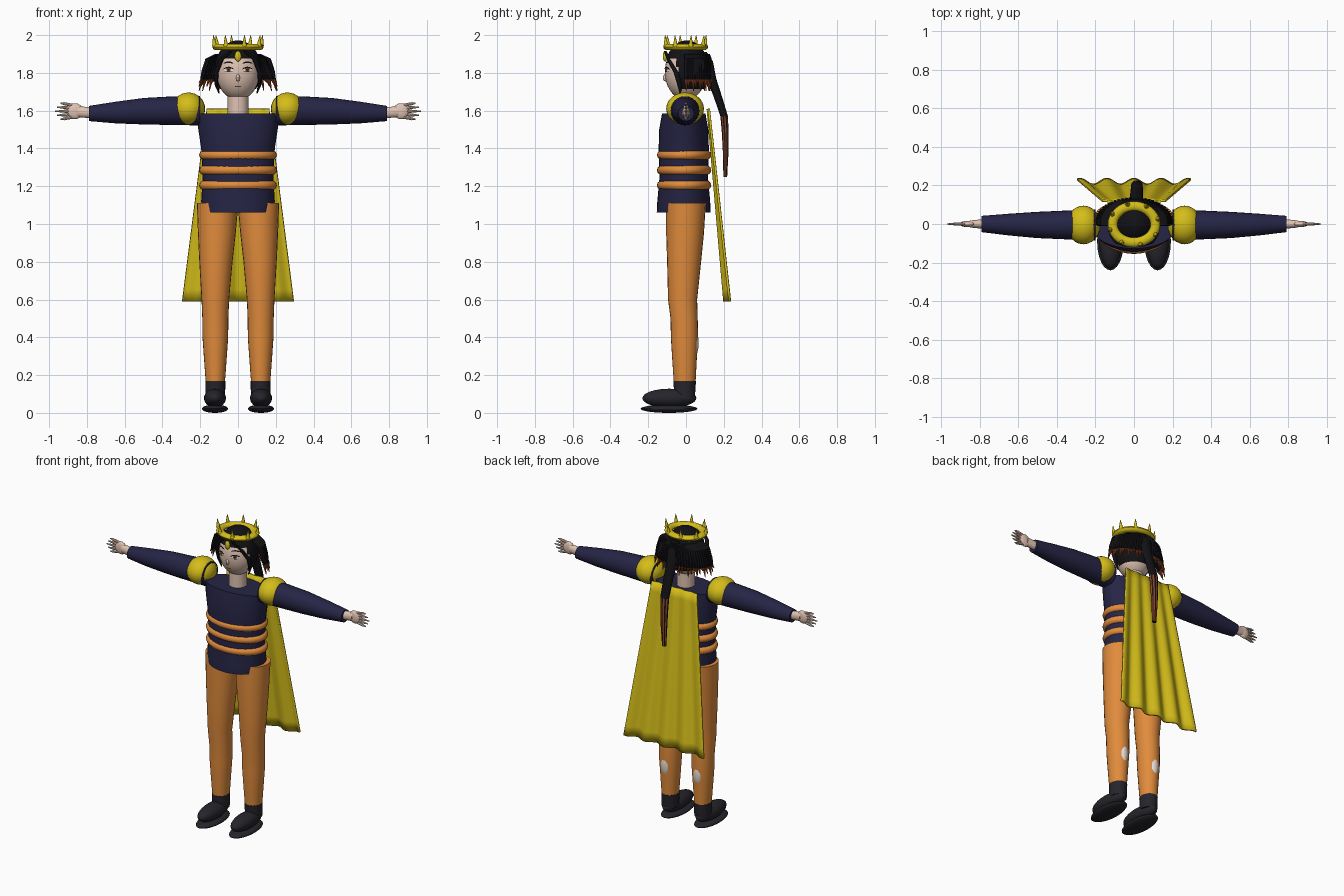
import bpy, bmesh, math
from mathutils import Vector

old = bpy.data.objects.get("Cube")
if old:
    bpy.data.objects.remove(old, do_unlink=True)


def material(name, r, g, b):
    m = bpy.data.materials.new(name)
    m.use_nodes = True
    m.diffuse_color = (r, g, b, 1)
    m.node_tree.nodes["Principled BSDF"].inputs["Base Color"].default_value = (r, g, b, 1)
    return m


NAVY = material("navy cloth", 0.019, 0.018, 0.06)
ORANGE = material("orange cloth", 0.75, 0.26, 0.045)
GOLD = material("gold", 0.66, 0.51, 0.01)
SKIN = material("skin", 0.74, 0.54, 0.44)
HAIR = material("black hair", 0.006, 0.006, 0.008)
SHOE = material("dark leather", 0.018, 0.018, 0.024)
RED = material("red hair tips", 0.3, 0.06, 0.015)
WHITE = material("eye white", 0.8, 0.72, 0.66)
BROWN = material("brown iris", 0.16, 0.06, 0.03)
made = []


def finish(name, bm, *mats):
    bmesh.ops.recalc_face_normals(bm, faces=bm.faces)
    me = bpy.data.meshes.new(name)
    bm.to_mesh(me)
    bm.free()
    for m in mats:
        me.materials.append(m)
    ob = bpy.data.objects.new(name, me)
    bpy.context.collection.objects.link(ob)
    made.append(ob)
    return ob


def ball(name, c, r, mat, seg=24, keep=None):
    """Ellipsoid, optionally keeping only the faces that pass a test."""
    bm = bmesh.new()
    bmesh.ops.create_uvsphere(bm, u_segments=seg, v_segments=seg * 2 // 3, radius=1)
    for v in bm.verts:
        v.co = Vector(c) + v.co * Vector(r)
    if keep:
        gone = [f for f in bm.faces if not keep(f.calc_center_median())]
        bmesh.ops.delete(bm, geom=gone, context='FACES')
    return finish(name, bm, mat)


def loft(name, rings, mats, axis='Z', n=24, rule=None):
    """Skin through rings (x, y, z, ra, rb) lying across the given axis."""
    bm = bmesh.new()
    loops = []
    for x, y, z, ra, rb in rings:
        loop = []
        for i in range(n):
            a = math.tau * i / n
            p, q = ra * math.cos(a), rb * math.sin(a)
            loop.append(bm.verts.new((x + p, y + q, z) if axis == 'Z' else (x, y + p, z + q)))
        loops.append(loop)
    for k in range(len(loops) - 1):
        for i in range(n):
            j = (i + 1) % n
            f = bm.faces.new((loops[k][i], loops[k][j], loops[k + 1][j], loops[k + 1][i]))
            if rule:
                f.material_index = rule(k, i)
    bm.faces.new(loops[0])
    bm.faces.new(loops[-1])
    return finish(name, bm, *mats)


def torus(name, c, rx, ry, minor, height, mat, n=40, m=10):
    bm = bmesh.new()
    g = []
    for i in range(n):
        a = math.tau * i / n
        row = []
        for j in range(m):
            b = math.tau * j / m
            d = minor * math.cos(b)
            row.append(bm.verts.new((c[0] + (rx + d) * math.cos(a), c[1] + (ry + d) * math.sin(a),
                                     c[2] + height * math.sin(b))))
        g.append(row)
    for i in range(n):
        for j in range(m):
            i2, j2 = (i + 1) % n, (j + 1) % m
            bm.faces.new((g[i][j], g[i2][j], g[i2][j2], g[i][j2]))
    return finish(name, bm, mat)


# Torso and waist bands
loft("tunic", [(0, -0.012, 1.06, 0.185, 0.143), (0, -0.012, 1.12, 0.195, 0.14),
               (0, -0.012, 1.25, 0.187, 0.128), (0, -0.012, 1.4, 0.195, 0.133),
               (0, -0.012, 1.5, 0.21, 0.13), (0, -0.012, 1.585, 0.22, 0.115)], [NAVY], n=32)
for z in (1.205, 1.285, 1.365):
    torus("waist_band", (0, -0.01, z), 0.182, 0.12, 0.024, 0.025, ORANGE)

# Limbs, built once per side
for s, side in ((1, "left"), (-1, "right")):
    x = 0.12 * s
    loft(side + "_trouser_leg", [(0.108 * s, 0, 1.11, 0.11, 0.105), (0.112 * s, -0.005, 0.95, 0.1, 0.1),
                                 (0.117 * s, -0.01, 0.8, 0.088, 0.09), (x, -0.018, 0.6, 0.073, 0.077),
                                 (x, -0.01, 0.5, 0.069, 0.072), (x, -0.008, 0.4, 0.068, 0.072),
                                 (x, -0.008, 0.3, 0.061, 0.066), (x, -0.007, 0.15, 0.05, 0.057)], [ORANGE])
    ball(side + "_calf_patch", (x, 0.037, 0.37), (0.034, 0.03, 0.08), WHITE)
    loft(side + "_sock", [(x, -0.007, 0.08, 0.052, 0.054), (x, -0.007, 0.17, 0.053, 0.06)], [SHOE])
    ball(side + "_shoe", (x + 0.002 * s, -0.088, 0.078), (0.058, 0.143, 0.05), SHOE)
    ball(side + "_sole", (x + 0.002 * s, -0.09, 0.022), (0.069, 0.15, 0.022), SHOE)

    loft(side + "_sleeve", [(0.2 * s, -0.005, 1.6, 0.08, 0.078), (0.34 * s, -0.005, 1.6, 0.075, 0.076),
                            (0.5 * s, -0.005, 1.597, 0.068, 0.07), (0.65 * s, -0.003, 1.59, 0.056, 0.057),
                            (0.79 * s, 0, 1.585, 0.042, 0.04)], [NAVY], axis='X')
    ball(side + "_shoulder_guard", (0.262 * s, -0.005, 1.61), (0.088, 0.1, 0.086), GOLD)
    loft(side + "_wrist", [(0.77 * s, 0, 1.588, 0.026, 0.028), (0.85 * s, 0, 1.595, 0.018, 0.03)],
         [SKIN], axis='X', n=16)
    ball(side + "_palm", (0.862 * s, 0, 1.597), (0.042, 0.016, 0.042), SKIN, 16)
    for i in range(5):
        t = i - 2
        length = 0.968 - 0.011 * abs(t) ** 1.3
        loft(side + "_finger", [(0.86 * s, 0, 1.597 + 0.014 * t, 0.009, 0.009),
                                (0.92 * s, 0, 1.597 + 0.02 * t, 0.008, 0.008),
                                (length * s, 0, 1.597 + 0.021 * t, 0.003, 0.003)], [SKIN], axis='X', n=8)

# Head and neck
HEAD, SIZE = Vector((0, -0.002, 1.805)), Vector((0.115, 0.11, 0.148))
loft("neck", [(0, 0, 1.56, 0.055, 0.055), (0, 0, 1.72, 0.055, 0.055)], [SKIN])
ball("head", HEAD, SIZE, SKIN, 32)
ball("nose", (0, -0.108, 1.775), (0.01, 0.014, 0.02), SKIN, 12)


def face_mark(name, cx, cz, rx, rz, mat, lift, bend=0):
    """Thin elliptical plate that follows the curve of the face."""
    def on_face(x, z):
        k = 1 - (x / SIZE.x) ** 2 - ((z - HEAD.z) / SIZE.z) ** 2
        return (x, HEAD.y - SIZE.y * math.sqrt(k) - lift, z)
    bm = bmesh.new()
    mid = bm.verts.new(on_face(cx, cz))
    rim = []
    for i in range(20):
        a = math.tau * i / 20
        px = rx * math.cos(a)
        rim.append(bm.verts.new(on_face(cx + px, cz + rz * math.sin(a) - bend * math.cos(a) ** 2)))
    for i in range(20):
        bm.faces.new((mid, rim[i], rim[(i + 1) % 20]))
    return finish(name, bm, mat)


for s, side in ((1, "left"), (-1, "right")):
    x = 0.05 * s
    face_mark(side + "_eye_white", x, 1.817, 0.026, 0.012, WHITE, 0.002)
    face_mark(side + "_iris", x, 1.817, 0.011, 0.011, BROWN, 0.004)
    face_mark(side + "_pupil", x, 1.817, 0.005, 0.005, HAIR, 0.006)
    face_mark(side + "_upper_lid", x, 1.829, 0.029, 0.004, HAIR, 0.005, 0.01)
    face_mark(side + "_lower_lid", x, 1.805, 0.022, 0.0015, HAIR, 0.004, -0.005)
    face_mark(side + "_eyebrow", x, 1.857, 0.028, 0.004, HAIR, 0.004, 0.008)
    face_mark(side + "_nostril", 0.007 * s, 1.758, 0.003, 0.002, BROWN, 0.006)
face_mark("mouth", 0, 1.728, 0.019, 0.003, BROWN, 0.003)

# Hair: cap, fringe round the back, face locks and long tail
ball("hair_cap", (0, 0.004, 1.815), (0.123, 0.117, 0.157), HAIR, 48,
     lambda p: p.z > 1.88 or (p.y > -0.045 - 0.1 * (p.z - 1.8) and p.z > 1.71))
N = 33
for i in range(N):
    a = math.radians(-4 + 188 * i / (N - 1))
    c, d = math.cos(a), math.sin(a)
    tip = 1.705 + 0.022 * (i % 3)
    path = [(0.11, 0.105, 1.9, 0.012), (0.16, 0.112, 1.875, 0.014), (0.182, 0.115, 1.81, 0.013),
            (0.192, 0.12, 1.765, 0.009), (0.208, 0.128, tip, 0.002)]
    loft("hair_strand", [(px * c, 0.01 + py * d, z, r, r) for px, py, z, r in path],
         [HAIR, RED], n=7, rule=lambda k, j: int(k == 3))
for s in (1, -1):
    loft("face_lock", [(0.04 * s, -0.11, 1.915, 0.012, 0.008), (0.09 * s, -0.092, 1.87, 0.014, 0.01),
                       (0.116 * s, -0.052, 1.8, 0.012, 0.014), (0.115 * s, -0.035, 1.74, 0.01, 0.013),
                       (0.1 * s, -0.03, 1.69, 0.003, 0.004)], [HAIR], n=10)
loft("long_hair_tail", [(0.008, 0.09, 1.91, 0.03, 0.02), (0.01, 0.118, 1.86, 0.035, 0.025),
                        (0.012, 0.135, 1.77, 0.034, 0.025), (0.014, 0.17, 1.67, 0.032, 0.022),
                        (0.015, 0.202, 1.57, 0.03, 0.02), (0.015, 0.208, 1.48, 0.026, 0.018),
                        (0.015, 0.21, 1.38, 0.022, 0.015), (0.015, 0.208, 1.25, 0.014, 0.01)],
     [HAIR, RED], n=16, rule=lambda k, j: int(k > 3 and j % 2 == 0))

# Crown with spikes and brow drop
torus("crown_ring", (0, -0.002, 1.937), 0.111, 0.094, 0.025, 0.018, GOLD)
for i in range(8):
    a = math.radians(15 + 45 * i)
    px, py = 0.127 * math.cos(a), -0.002 + 0.106 * math.sin(a)
    ball("spike_base", (px, py, 1.945), (0.014, 0.014, 0.014), GOLD, 12)
    loft("crown_spike", [(px, py, 1.94, 0.012, 0.012), (px * 1.03, py * 1.03, 1.965, 0.009, 0.009),
                         (px * 1.06, py * 1.06, 2.0, 0.001, 0.001)], [GOLD], n=10)
ball("brow_drop", (0, -0.111, 1.888), (0.018, 0.012, 0.028), GOLD, 16)

# Folded cape, widening towards the hem
bm = bmesh.new()
bmesh.ops.create_grid(bm, x_segments=72, y_segments=16, size=1)
for v in bm.verts:
    u, t = v.co.x, (1 - v.co.y) / 2
    fold = math.cos(u * math.tau * 2.1) * (0.003 + 0.012 * t)
    v.co = (u * (0.165 + 0.13 * t), 0.118 + 0.1 * t + fold, 1.61 - 1.02 * t)
cape = finish("cape", bm, GOLD)
mod = cape.modifiers.new("thickness", 'SOLIDIFY')
mod.thickness = 0.012
mod.offset = 0

# Smooth shading with sharp rims
bpy.ops.object.select_all(action='DESELECT')
for ob in made:
    ob.select_set(True)
bpy.context.view_layer.objects.active = made[0]
bpy.ops.object.shade_smooth_by_angle(angle=math.radians(40))
